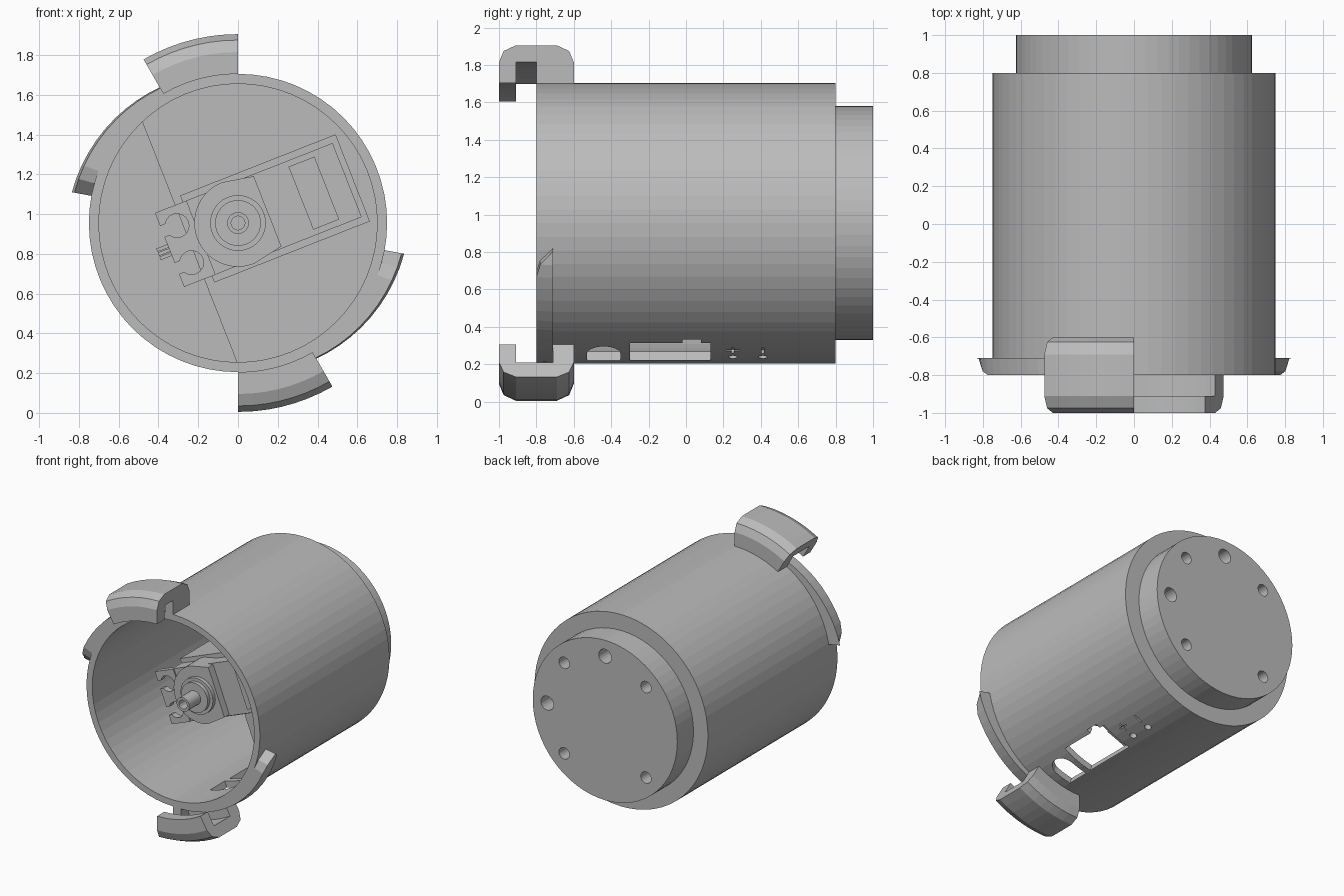
import bpy, bmesh
from math import cos, sin, radians, pi

CZ = 0.955                 # height of the tube axis
TILT = radians(21.5)       # roll of the motor about the tube axis
SEG = 64

if "Cube" in bpy.data.objects:
    bpy.data.objects.remove(bpy.data.objects["Cube"])

grey = bpy.data.materials.new("plain grey")
grey.use_nodes = True
COLOUR = (0.5, 0.5, 0.5, 1)
grey.diffuse_color = COLOUR
grey.node_tree.nodes["Principled BSDF"].inputs["Base Color"].default_value = COLOUR


def polar(angle, r, y):
    return (r * cos(angle), y, CZ + r * sin(angle))


def along_axis(u, v, d):
    """Tilted frame, extruded along the tube axis."""
    return (u * cos(TILT) - v * sin(TILT), d, CZ + u * sin(TILT) + v * cos(TILT))


def through_wall(u, y, d):
    """Tilted frame, extruded through the lower wall."""
    return along_axis(u, -d, y)


def straight(x, z, d):
    return (x, d, CZ + z)


def finish(name, bm):
    bmesh.ops.remove_doubles(bm, verts=bm.verts, dist=1e-5)
    bmesh.ops.recalc_face_normals(bm, faces=bm.faces)
    mesh = bpy.data.meshes.new(name)
    bm.to_mesh(mesh)
    bm.free()
    mesh.materials.append(grey)
    obj = bpy.data.objects.new(name, mesh)
    bpy.context.collection.objects.link(obj)
    return obj


def loft(name, rings, closed=False):
    """Skin matching rings; close the loop or cap both ends."""
    bm = bmesh.new()
    rows = [[bm.verts.new(p) for p in ring] for ring in rings]
    pairs = list(zip(rows, rows[1:])) + ([(rows[-1], rows[0])] if closed else [])
    for a, b in pairs:
        for i in range(len(a)):
            j = (i + 1) % len(a)
            bm.faces.new((a[i], a[j], b[j], b[i]))
    if not closed:
        bm.faces.new(rows[0])
        bm.faces.new(rows[-1])
    return finish(name, bm)


def prism(name, outline, d0, d1, frame=along_axis):
    return loft(name, [[frame(p, q, d) for p, q in outline] for d in (d0, d1)])


def rect(u0, u1, v0, v1):
    return [(u0, v0), (u1, v0), (u1, v1), (u0, v1)]


def arc(u, v, r, a0=0, a1=360, n=32):
    full = abs(a1 - a0) == 360
    steps = n if full else n + 1
    return [(u + r * cos(radians(a0 + (a1 - a0) * i / n)),
             v + r * sin(radians(a0 + (a1 - a0) * i / n))) for i in range(steps)]


def cut(target, cutters):
    bpy.context.view_layer.objects.active = target
    for c in cutters:
        mod = target.modifiers.new("cut", "BOOLEAN")
        mod.operation, mod.solver, mod.object = "DIFFERENCE", "EXACT", c
        bpy.ops.object.modifier_apply(modifier=mod.name)
        bpy.data.objects.remove(c)


# Tube with stepped closed back
profile = [(0.75, -0.8), (0.75, 0.8), (0.625, 0.8), (0.625, 1.0), (0, 1.0),
           (0, 0.8), (0.70, 0.8), (0.70, -0.8)]
bm = bmesh.new()
edge = [bm.verts.new(polar(0, r, y)) for r, y in profile]
for a, b in zip(edge, edge[1:] + edge[:1]):
    bm.edges.new((a, b))
bmesh.ops.spin(bm, geom=bm.verts[:] + bm.edges[:], cent=(0, 0, CZ), axis=(0, 1, 0),
               angle=2 * pi, steps=SEG, use_merge=True)
tube = finish("tube_housing", bm)

# Blind holes in the back, windows and small holes in the lower wall
cutters = []
for deg in (0, 45, 90, 135, 225, 315):
    size = 0.055 if deg in (0, 90) else 0.045
    x, z = 0.5 * cos(radians(deg)), 0.5 * sin(radians(deg))
    cutters.append(prism("back_hole", arc(x, z, size, n=20), 0.88, 1.1, straight))
arch = [(-0.13, -0.35), (-0.13, -0.53)] + arc(0, -0.44, 0.09, -90, 90, 12)
wall_cuts = [rect(-0.125, 0.125, -0.3, 0.13), rect(0.12, 0.16, -0.02, 0.08), arch,
             arc(-0.06, 0.25, 0.025, n=16), arc(-0.06, 0.41, 0.025, n=16)]
cutters += [prism("wall_cut", o, 0.6, 0.85, through_wall) for o in wall_cuts]
marks = [rect(0.01, 0.07, 0.244, 0.256), rect(0.034, 0.046, 0.215, 0.285),
         rect(0.0, 0.07, 0.404, 0.416)]
cutters += [prism("mark_cut", o, 0.73, 0.8, through_wall) for o in marks]
cut(tube, cutters)

# Two locking ramps and two hooked clamps, half a turn apart
hook = [(0.75, -0.6), (0.86, -0.6), (0.92, -0.625), (0.95, -0.69), (0.95, -0.91),
        (0.92, -0.975), (0.86, -1.0), (0.75, -1.0), (0.75, -0.91), (0.86, -0.91)]
for side, turn in (("right", 0), ("left", 180)):
    rings = []
    for i in range(17):
        deg = 90 + 79.5 * i / 16
        grow = 0.1 * i / 16
        front = -0.8 + 0.088 * max(0, (deg - 163) / 6.5)
        a = radians(deg + turn)
        rings.append([polar(a, 0.74, -0.71), polar(a, 0.75 + grow, -0.71),
                      polar(a, 0.75 + grow * 0.87, front), polar(a, 0.74, front)])
    loft(side + "_locking_ramp", rings)

    # The channel is narrow at the stop and wide at the open end
    for part, start, end, lip in (("stop", 90, 95, -0.8), ("clamp", 95, 120, -0.71)):
        section = hook + [(0.86, lip), (0.75, lip)]
        n = 1 if part == "stop" else 6
        angles = [radians(start + (end - start) * i / n + turn) for i in range(n + 1)]
        loft(side + "_" + part, [[polar(a, r, y) for r, y in section] for a in angles])

# Inner mounting plate with a straight edge
prism("mounting_plate", arc(0, 0, 0.705, -111.8, 111.8, 40), 0.23, 0.28)

# Motor holder, body and gear hub
prism("motor_holder", rect(-0.22, 0.62, -0.235, 0.235), -0.3, 0.23)
prism("motor_body", rect(-0.22, 0.59, -0.2, 0.2), -0.42, -0.3)
prism("gear_hub", arc(0, 0, 0.22, 90, 270) + [(0.16, -0.19), (0.16, 0.19)], -0.48, -0.3)
prism("label_plate", rect(0.34, 0.48, -0.17, 0.17), -0.428, -0.42)
prism("hub_ring", arc(0, 0, 0.14), -0.51, -0.48)
prism("hub_collar", arc(0, 0, 0.115), -0.54, -0.51)
shaft = prism("output_shaft", arc(0, 0, 0.055, n=24), -0.68, -0.54)
cut(shaft, [prism("shaft_bore", arc(0, 0, 0.035, n=16), -0.7, -0.58)])

# Slotted mounting tab and three-wire cable
slot = [(-0.37, 0.13)] + arc(-0.29, 0.1, 0.06, 150, -150, 14) + [(-0.37, 0.07)]
half = [(-0.2, 0.2), (-0.37, 0.2)] + slot
prism("mounting_tab", half + [(u, -v) for u, v in reversed(half)], -0.43, -0.38)
for i in (-1, 0, 1):
    prism("cable_wire", rect(-0.43, -0.2, i * 0.022 - 0.009, i * 0.022 + 0.009), -0.36, -0.34)
